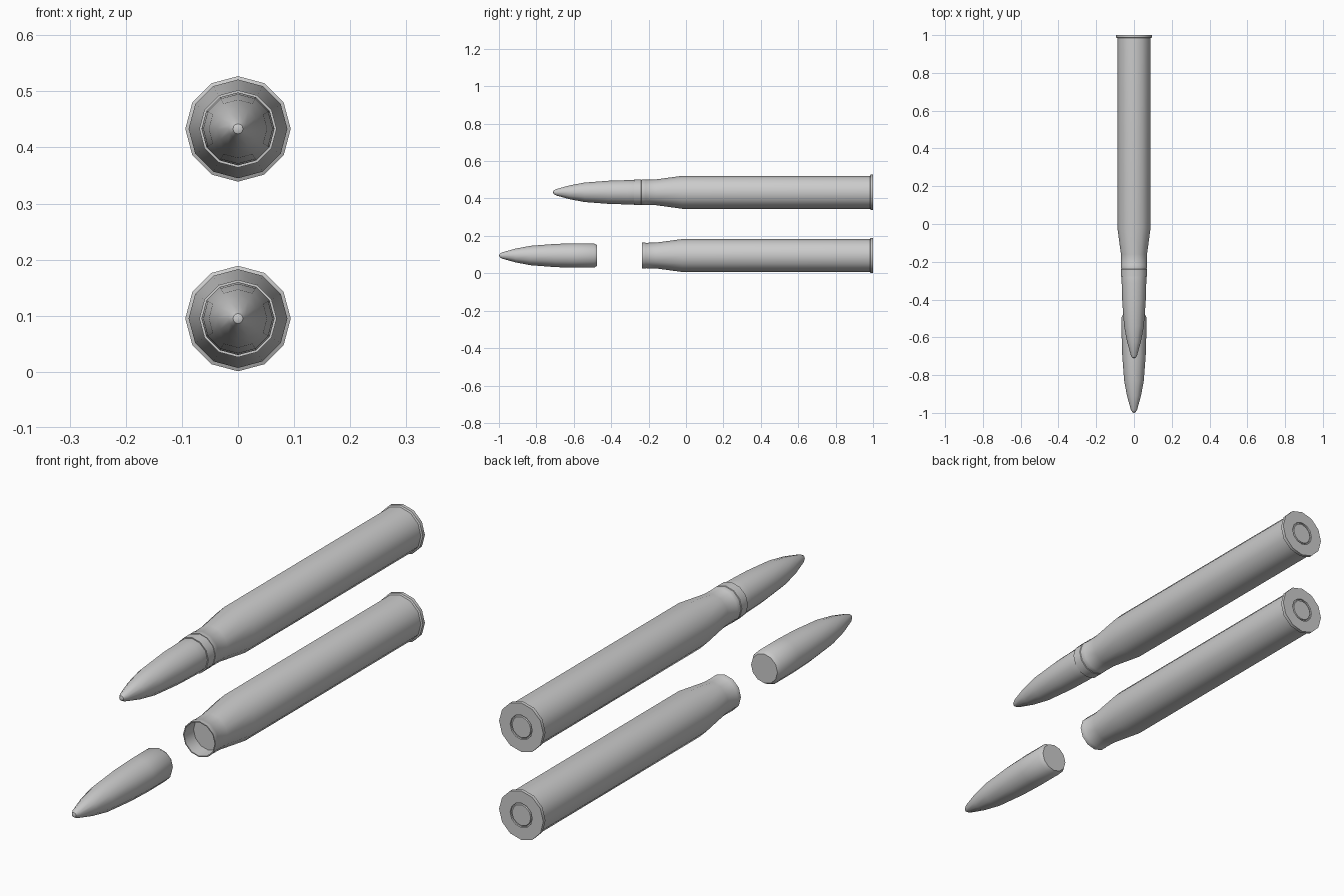
import bpy, bmesh, math

if "Cube" in bpy.data.objects:
    bpy.data.objects.remove(bpy.data.objects["Cube"])

SIDES = 12


def lathe(name, profile, z):
    """Spin (y, radius) points round a y-parallel axis at height z; radius 0 closes to a point."""
    bm = bmesh.new()
    rings = []
    for y, r in profile:
        if r == 0:
            rings.append([bm.verts.new((0, y, z))])
        else:
            angles = [2 * math.pi * i / SIDES for i in range(SIDES)]
            rings.append([bm.verts.new((r * math.cos(a), y, z + r * math.sin(a))) for a in angles])
    for a, b in zip(rings, rings[1:]):
        for i in range(SIDES):
            j = (i + 1) % SIDES
            if len(a) == 1:
                bm.faces.new((a[0], b[j], b[i]))
            elif len(b) == 1:
                bm.faces.new((a[i], a[j], b[0]))
            else:
                bm.faces.new((a[i], a[j], b[j], b[i]))
    bmesh.ops.recalc_face_normals(bm, faces=bm.faces)
    mesh = bpy.data.meshes.new(name)
    bm.to_mesh(mesh)
    bm.free()
    obj = bpy.data.objects.new(name, mesh)
    bpy.context.collection.objects.link(obj)
    bpy.ops.object.select_all(action='DESELECT')
    obj.select_set(True)
    bpy.context.view_layer.objects.active = obj
    bpy.ops.object.shade_smooth_by_angle(angle=math.radians(35))
    return obj


# Open case: mouth cavity, neck, shoulder, body, rim, recessed primer ring
CASE = [(-0.18, 0), (-0.18, 0.063), (-0.235, 0.065), (-0.235, 0.069),
        (-0.217, 0.069), (-0.215, 0.068), (-0.16, 0.069), (-0.02, 0.088),
        (0.984, 0.088), (0.987, 0.094), (1.0, 0.094),
        (1.0, 0.047), (0.995, 0.046), (0.995, 0.042), (0.999, 0.040), (0.999, 0)]

# Projectile: distance back from the tip, radius
SHELL = [(0, 0), (0.004, 0.009), (0.018, 0.017), (0.09, 0.037), (0.17, 0.052),
         (0.30, 0.062), (0.40, 0.065), (0.508, 0.065), (0.525, 0.056), (0.525, 0)]

# Driving band of the seated projectile
BAND = [(-0.278, 0.063), (-0.278, 0.069), (-0.241, 0.069), (-0.239, 0.067),
        (-0.234, 0.067), (-0.234, 0.063)]

LOW, HIGH = 0.095, 0.433

for label, z, tip in (("separated", LOW, -1.0), ("complete", HIGH, -0.712)):
    lathe(label + "_case", CASE, z)
    lathe(label + "_projectile", [(tip + d, r) for d, r in SHELL], z)

lathe("complete_driving_band", BAND, HIGH)
